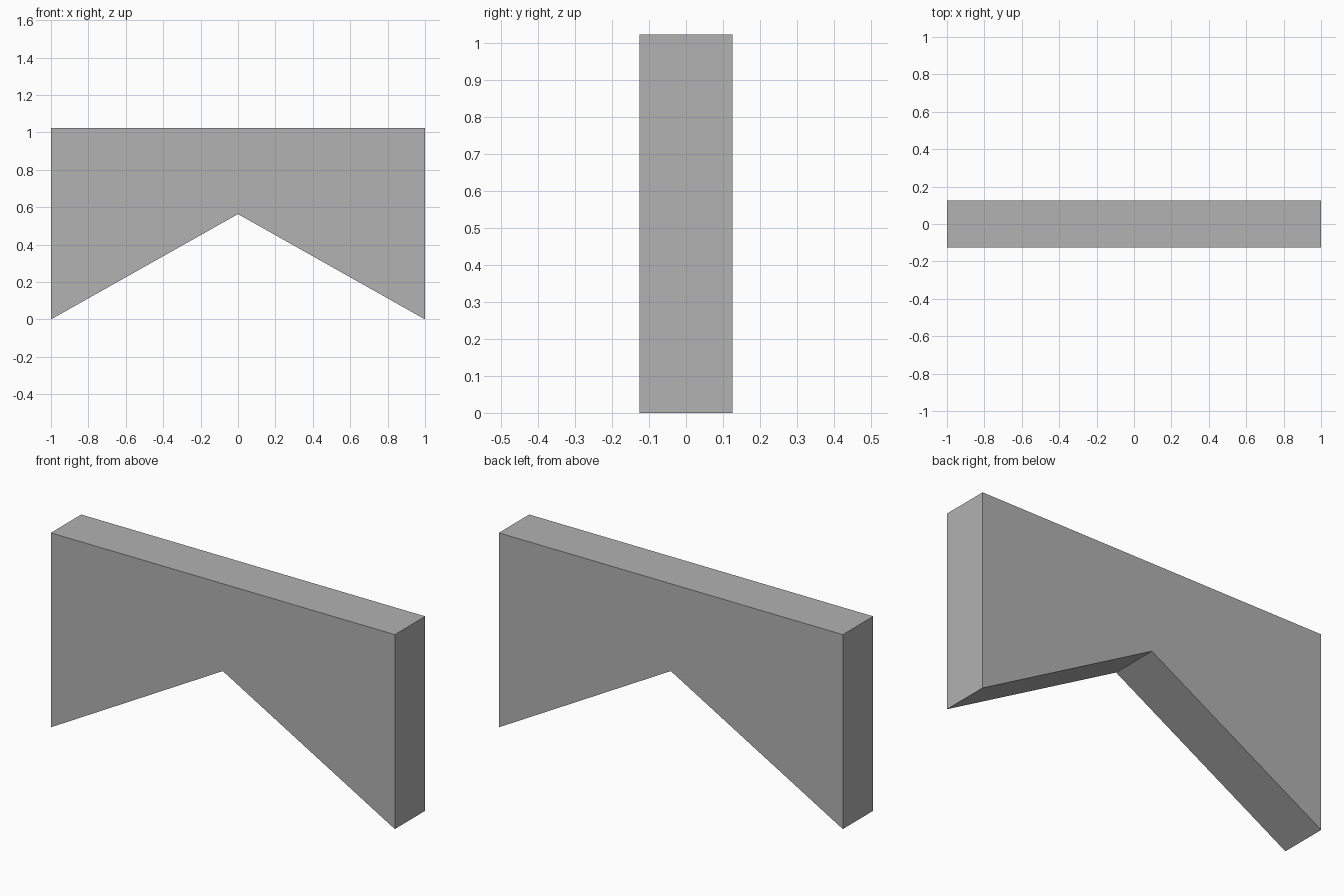
import bpy
import bmesh
from mathutils import Vector

cube = bpy.data.objects.get("Cube")
if cube:
    bpy.data.objects.remove(cube, do_unlink=True)

HALF_DEPTH = 0.126

# Plain grey material
grey = bpy.data.materials.new("plain_grey")
grey.use_nodes = True
colour = (0.445, 0.445, 0.445, 1)
grey.diffuse_color = colour
grey.node_tree.nodes["Principled BSDF"].inputs["Base Color"].default_value = colour

# Notched panel: front profile extruded through its depth
profile = [(-1, 0), (0, 0.563), (1, 0), (1, 1.022), (-1, 1.022)]
bm = bmesh.new()
face = bm.faces.new([bm.verts.new((x, -HALF_DEPTH, z)) for x, z in profile])
back = bmesh.ops.extrude_face_region(bm, geom=[face])["geom"]
bmesh.ops.translate(bm, vec=Vector((0, 2 * HALF_DEPTH, 0)),
                    verts=[v for v in back if isinstance(v, bmesh.types.BMVert)])
bmesh.ops.recalc_face_normals(bm, faces=bm.faces)

mesh = bpy.data.meshes.new("notched_panel")
bm.to_mesh(mesh)
bm.free()
mesh.materials.append(grey)
panel = bpy.data.objects.new("notched_panel", mesh)
bpy.context.collection.objects.link(panel)
